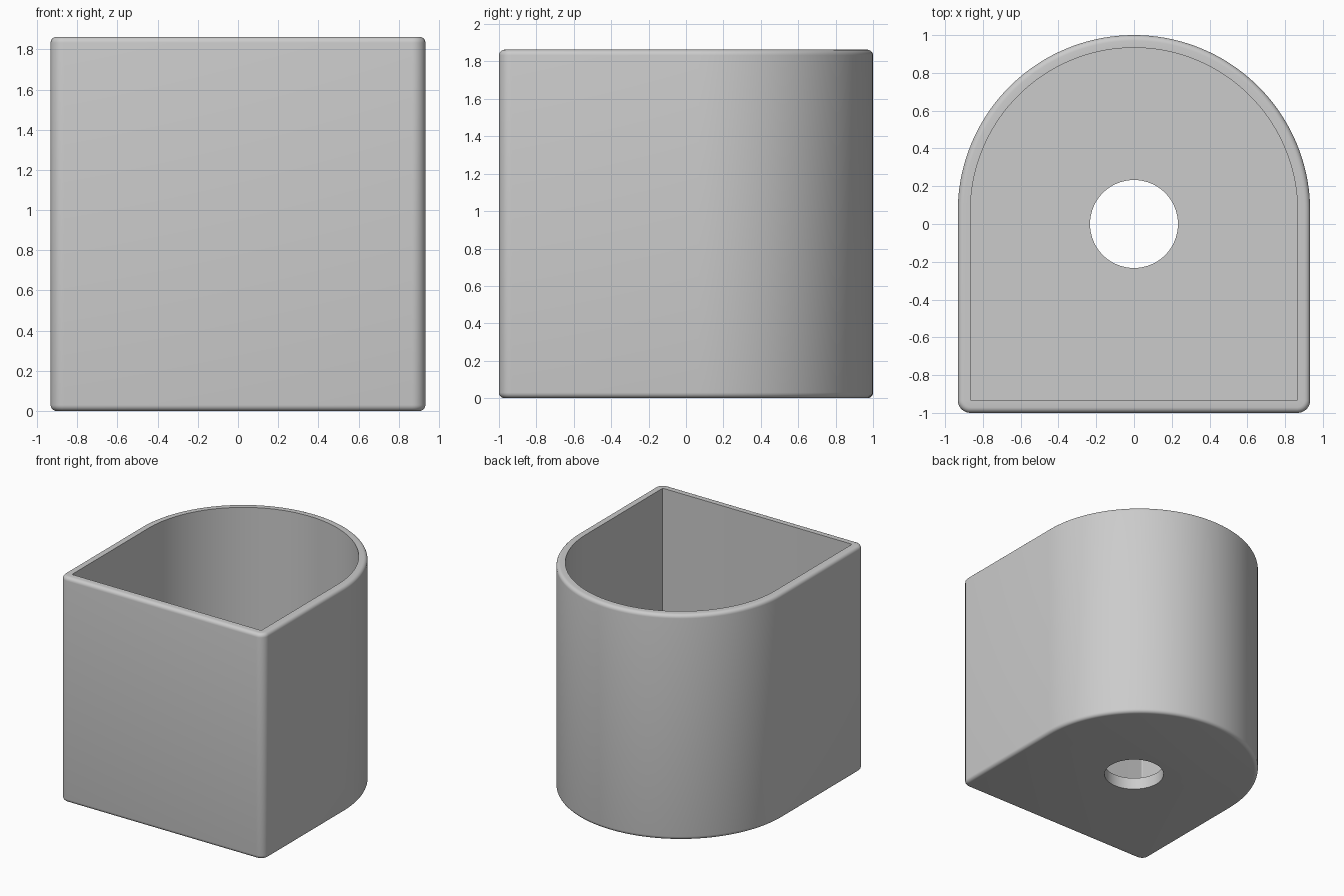
import bpy
import bmesh
from math import sin, cos, pi

cube = bpy.data.objects.get("Cube")
if cube:
    bpy.data.objects.remove(cube, do_unlink=True)

HALF_WIDTH, HEIGHT = 0.933, 1.863
WALL, FLOOR, FILLET = 0.067, 0.1, 0.03
ARC_Y = 1 - HALF_WIDTH
HOLE_RADIUS = 0.233

grey = bpy.data.materials.new("light grey")
grey.use_nodes = True
colour = (0.6, 0.6, 0.6, 1)
grey.diffuse_color = colour
grey.node_tree.nodes["Principled BSDF"].inputs["Base Color"].default_value = colour


def arc(cx, cy, radius, start, end, steps):
    angles = [start + (end - start) * i / steps for i in range(steps + 1)]
    return [(cx + radius * cos(a), cy + radius * sin(a)) for a in angles]


def outline(inset):
    """D-shaped plan: round back, flat front with rounded corners."""
    r = max(WALL - inset, 0.007)
    x, y = HALF_WIDTH - inset - r, -1 + inset + r
    return (arc(0, ARC_Y, HALF_WIDTH - inset, 0, pi, 72)
            + arc(-x, y, r, pi, 1.5 * pi, 8)
            + arc(x, y, r, 1.5 * pi, 2 * pi, 8))


# Profile of the wall as (inset, height): underside, outer wall, rim, cavity
steps = 5
quarter = [(FILLET * (1 - sin(i * pi / 2 / steps)),
            FILLET * (1 - cos(i * pi / 2 / steps))) for i in range(steps + 1)]
profile = quarter + [(d, HEIGHT - z) for d, z in reversed(quarter)]
profile += [(WALL, HEIGHT), (WALL, FLOOR)]

# Pot body
bm = bmesh.new()
rings = [[bm.verts.new((x, y, z)) for x, y in outline(d)] for d, z in profile]
for low, high in zip(rings, rings[1:]):
    for i in range(len(low)):
        j = (i + 1) % len(low)
        bm.faces.new((low[i], low[j], high[j], high[i]))
bm.faces.new(list(reversed(rings[0])))
bm.faces.new(rings[-1])
bmesh.ops.recalc_face_normals(bm, faces=bm.faces)
mesh = bpy.data.meshes.new("pot_body")
bm.to_mesh(mesh)
bm.free()
mesh.materials.append(grey)
pot = bpy.data.objects.new("pot_body", mesh)
bpy.context.collection.objects.link(pot)

# Round drain hole through the floor
bpy.ops.mesh.primitive_cylinder_add(vertices=64, radius=HOLE_RADIUS, depth=0.4,
                                    location=(0, 0, FLOOR / 2))
cutter = bpy.context.object
cutter.name = "drain_hole_cutter"
cutter.hide_render = True
cutter.data.materials.append(grey)
cut = pot.modifiers.new("drain_hole", 'BOOLEAN')
cut.operation = 'DIFFERENCE'
cut.solver = 'EXACT'
cut.object = cutter

bpy.ops.object.select_all(action='DESELECT')
pot.select_set(True)
bpy.context.view_layer.objects.active = pot
bpy.ops.object.modifier_apply(modifier=cut.name)
bpy.data.objects.remove(cutter, do_unlink=True)
bpy.ops.object.shade_smooth_by_angle(angle=pi / 6)
